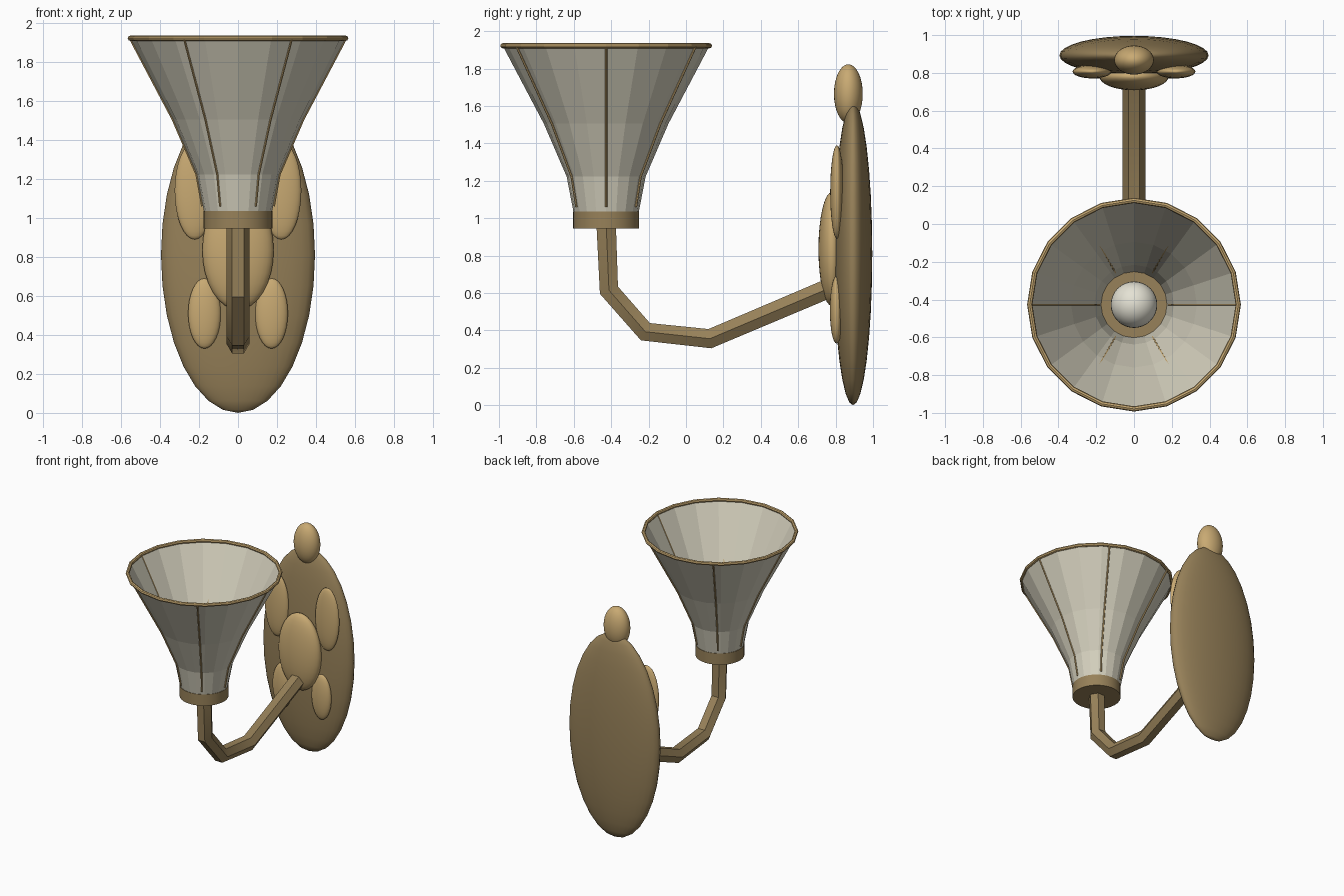
import bpy, bmesh
from math import sin, cos, pi, radians

old = bpy.data.objects.get("Cube")
if old:
    bpy.data.objects.remove(old, do_unlink=True)

LAMP_Y = -0.427   # axis of the shade
SIDES = 20


def material(name, rgb):
    m = bpy.data.materials.new(name)
    m.use_nodes = True
    m.diffuse_color = (*rgb, 1)
    m.node_tree.nodes["Principled BSDF"].inputs["Base Color"].default_value = (*rgb, 1)
    return m


gold = material("pale gold", (0.58, 0.40, 0.17))
bronze = material("dull bronze", (0.31, 0.22, 0.10))
cream = material("cream glass", (0.66, 0.63, 0.51))
white = material("bulb white", (0.78, 0.76, 0.66))


def select(ob):
    bpy.ops.object.select_all(action='DESELECT')
    ob.select_set(True)
    bpy.context.view_layer.objects.active = ob


def ellipsoid(name, centre, radii, mat):
    bpy.ops.mesh.primitive_uv_sphere_add(segments=32, ring_count=16, location=centre)
    ob = bpy.context.object
    ob.name = name
    ob.scale = radii
    bpy.ops.object.transform_apply(location=False, rotation=False, scale=True)
    bpy.ops.object.shade_smooth()
    ob.data.materials.append(mat)
    return ob


def tube(name, points, radius, mat, resolution=1):
    cu = bpy.data.curves.new(name, 'CURVE')
    cu.dimensions = '3D'
    cu.bevel_depth = radius
    cu.bevel_resolution = resolution
    cu.use_fill_caps = True
    sp = cu.splines.new('POLY')
    sp.points.add(len(points) - 1)
    for p, co in zip(sp.points, points):
        p.co = (*co, 1)
    ob = bpy.data.objects.new(name, cu)
    bpy.context.collection.objects.link(ob)
    cu.materials.append(mat)
    select(ob)
    bpy.ops.object.convert(target='MESH')
    bpy.ops.object.shade_smooth_by_angle(angle=radians(35))
    return ob


def lathe(name, profile, sides, mat, closed=False):
    """Spin (radius, z) points around the lamp axis."""
    bm = bmesh.new()
    rings = [[bm.verts.new((r * cos(2 * pi * i / sides), r * sin(2 * pi * i / sides), z))
              for i in range(sides)] for r, z in profile]
    pairs = list(zip(rings, rings[1:]))
    if closed:
        pairs.append((rings[-1], rings[0]))
    for low, high in pairs:
        for i in range(sides):
            j = (i + 1) % sides
            bm.faces.new((low[i], low[j], high[j], high[i]))
    me = bpy.data.meshes.new(name)
    bm.to_mesh(me)
    bm.free()
    me.materials.append(mat)
    ob = bpy.data.objects.new(name, me)
    ob.location.y = LAMP_Y
    bpy.context.collection.objects.link(ob)
    return ob


# Wall plate with its crest, central boss and side lobes
ellipsoid("wall_plate", (0, 0.893, 0.81), (0.395, 0.103, 0.81), bronze)
ellipsoid("crest", (0, 0.868, 1.665), (0.105, 0.077, 0.158), gold)
ellipsoid("centre_boss", (0, 0.78, 0.835), (0.183, 0.072, 0.305), gold)
for side, s in (("left", 1), ("right", -1)):
    ellipsoid(side + "_upper_lobe", (s * 0.222, 0.807, 1.14), (0.103, 0.036, 0.25), gold)
    ellipsoid(side + "_lower_lobe", (s * 0.172, 0.805, 0.51), (0.084, 0.036, 0.18), gold)

# Bent six-sided arm from the boss to the lamp holder
tube("arm", [(0, 0.79, 0.636), (0, 0.128, 0.356), (0, -0.217, 0.393),
             (0, -0.412, 0.615), (0, -0.427, 0.97)], 0.06, bronze)

# Lamp holder
bpy.ops.mesh.primitive_cylinder_add(vertices=32, radius=0.177, depth=0.09,
                                    location=(0, LAMP_Y, 0.99))
holder = bpy.context.object
holder.name = "lamp_holder"
holder.data.materials.append(bronze)
bpy.ops.object.shade_smooth_by_angle(angle=radians(30))

# Faceted flared shade and its rim
flare = [(0.174, 1.03), (0.211, 1.222), (0.333, 1.505), (0.552, 1.92)]
lathe("shade", flare, SIDES, cream)
rim_section = [(0.552 + 0.014 * cos(a * pi / 4), 1.922 + 0.014 * sin(a * pi / 4))
               for a in range(8)]
rim = lathe("shade_rim", rim_section, SIDES, gold, closed=True)

# Six thin ribs along the shade
for k in range(6):
    a = k * pi / 3
    path = [(0.184, 1.06)] + [(r + 0.002, z) for r, z in flare[1:]]
    tube(f"shade_rib_{k + 1}",
         [(r * cos(a), LAMP_Y + r * sin(a), z) for r, z in path], 0.006, gold)

# Bulb resting in the holder
ellipsoid("bulb", (0, LAMP_Y, 1.1), (0.123, 0.123, 0.123), white)
